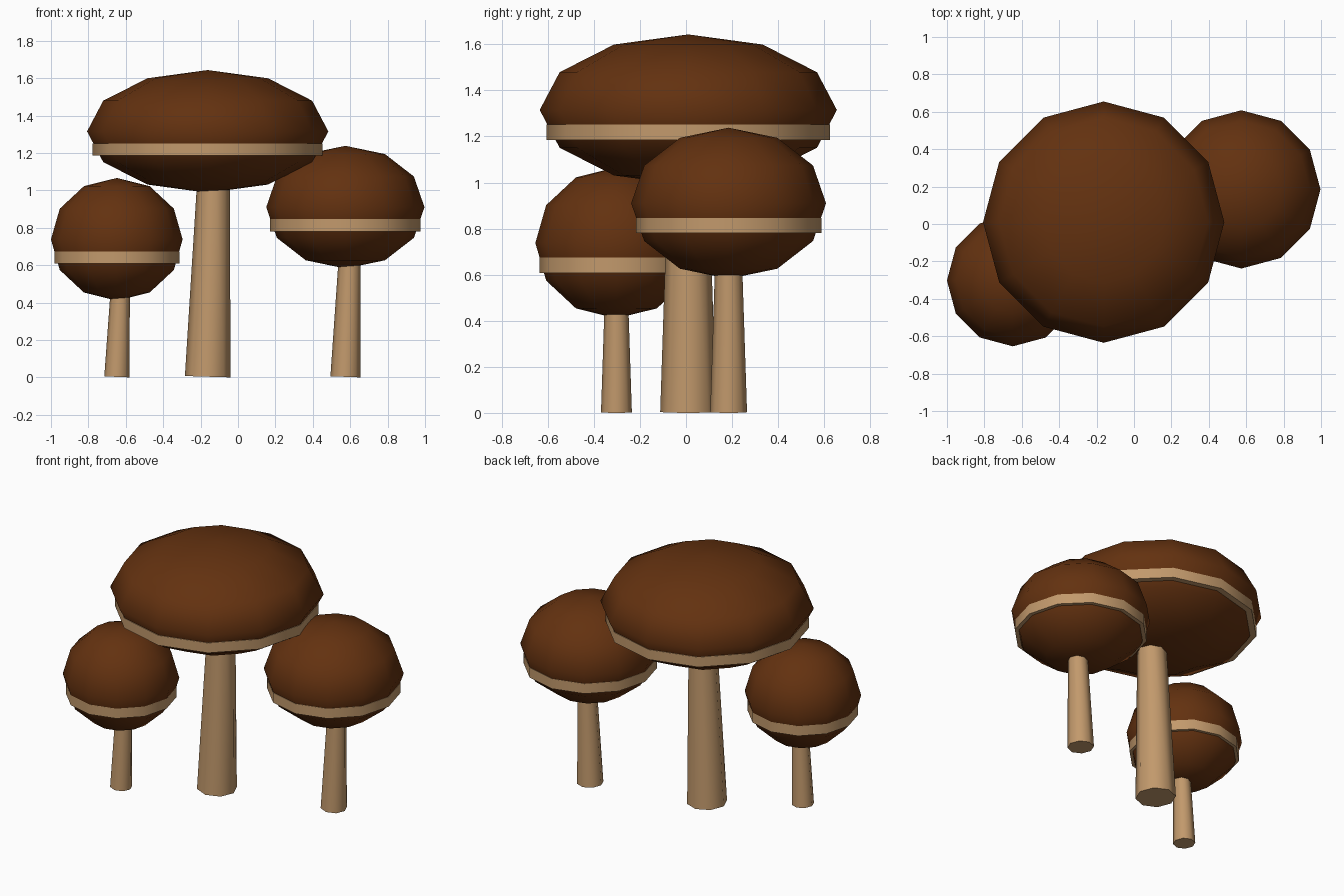
import bpy
import math
from mathutils import Matrix, Vector

cube = bpy.data.objects.get("Cube")
if cube:
    bpy.data.objects.remove(cube, do_unlink=True)


def make_material(name, rgb):
    mat = bpy.data.materials.new(name)
    mat.use_nodes = True
    colour = (*rgb, 1.0)
    mat.diffuse_color = colour
    bsdf = next(n for n in mat.node_tree.nodes if n.type == 'BSDF_PRINCIPLED')
    bsdf.inputs["Base Color"].default_value = colour
    return mat


brown = make_material("cap brown", (0.125, 0.031, 0.005))
tan = make_material("stem tan", (0.54, 0.32, 0.15))


def finish(name, mat, angle):
    obj = bpy.context.object
    obj.name = name
    obj.data.materials.append(mat)
    bpy.ops.object.shade_smooth_by_angle(angle=math.radians(angle))
    return obj


def mushroom(label, x, y, cap_z, cap_radius, band_radius, stem_radius, lean):
    # Squashed low-poly cap
    bpy.ops.mesh.primitive_uv_sphere_add(segments=12, ring_count=6, radius=1,
                                         location=(x, y, cap_z))
    cap = bpy.context.object
    cap.scale = (cap_radius, cap_radius, 0.328)
    bpy.ops.object.transform_apply(location=False, rotation=False, scale=True)
    finish(label + "_cap", brown, 60)

    # Band around the cap, just under its widest ring
    bpy.ops.mesh.primitive_cylinder_add(vertices=12, radius=band_radius, depth=0.066,
                                        location=(x, y, cap_z - 0.097))
    finish(label + "_band", tan, 40)

    # Tapered stem leaning slightly to one side, ending inside the cap
    height = cap_z - 0.1
    bpy.ops.mesh.primitive_cone_add(vertices=8, radius1=stem_radius,
                                    radius2=stem_radius - 0.033 * height, depth=height)
    stem = finish(label + "_stem", tan, 50)
    stem.data.transform(Matrix.Translation((0, 0, height / 2)))
    tilt = math.radians(lean)
    stem.rotation_euler = (0, tilt, 0)
    stem.location = Vector((x, y, stem_radius * math.sin(tilt)))


mushroom("tall_mushroom", -0.162, 0.01, 1.315, 0.645, 0.615, 0.122, 1.7)
mushroom("left_mushroom", 0.574, 0.185, 0.91, 0.423, 0.403, 0.080, 2.1)
mushroom("right_mushroom", -0.648, -0.302, 0.738, 0.352, 0.334, 0.067, 2.3)
